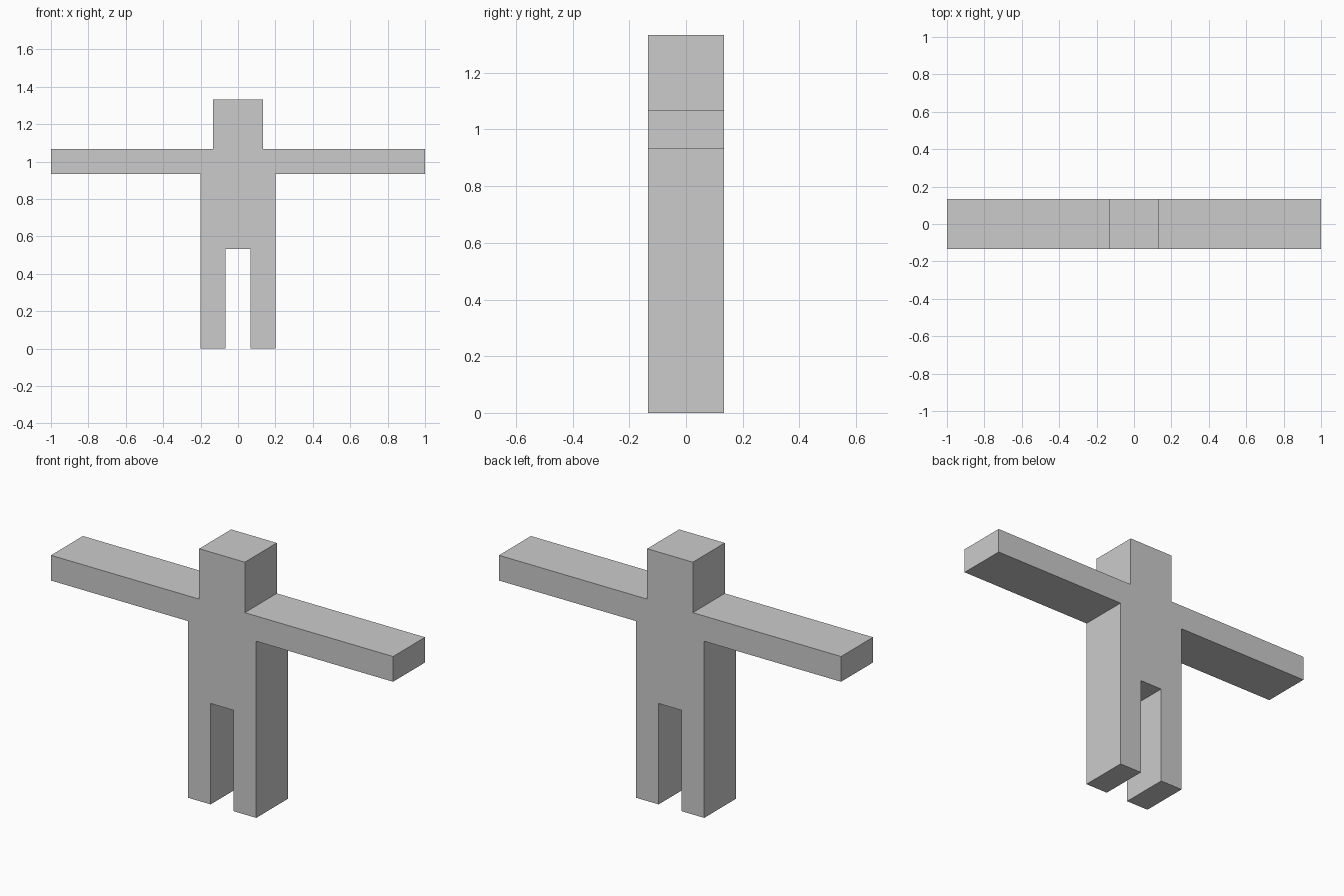
import bpy
import bmesh

cube = bpy.data.objects.get("Cube")
if cube:
    bpy.data.objects.remove(cube, do_unlink=True)

# One flat grey for the whole figure
grey = bpy.data.materials.new("light_grey")
grey.use_nodes = True
colour = (0.6, 0.6, 0.6, 1)
grey.diffuse_color = colour
grey.node_tree.nodes["Principled BSDF"].inputs["Base Color"].default_value = colour

UNIT = 2 / 15          # module that all sizes are built on
DEPTH = 2 * UNIT

# Left half of the outline, from crotch round the leg, arm and head
half = [(0.5, 4), (0.5, 0), (1.5, 0), (1.5, 7),
        (7.5, 7), (7.5, 8), (1, 8), (1, 10)]
outline = half + [(-x, z) for x, z in reversed(half)]

# Extrude the mirrored outline from front to back
bm = bmesh.new()
verts = [bm.verts.new((x * UNIT, -DEPTH / 2, z * UNIT)) for x, z in outline]
front = bm.faces.new(verts)
extruded = bmesh.ops.extrude_face_region(bm, geom=[front], use_keep_orig=True)
back_verts = [g for g in extruded["geom"] if isinstance(g, bmesh.types.BMVert)]
bmesh.ops.translate(bm, verts=back_verts, vec=(0, DEPTH, 0))
bmesh.ops.recalc_face_normals(bm, faces=bm.faces)

mesh = bpy.data.meshes.new("figure_body")
bm.to_mesh(mesh)
bm.free()
mesh.materials.append(grey)
bpy.context.collection.objects.link(bpy.data.objects.new("figure_body", mesh))
